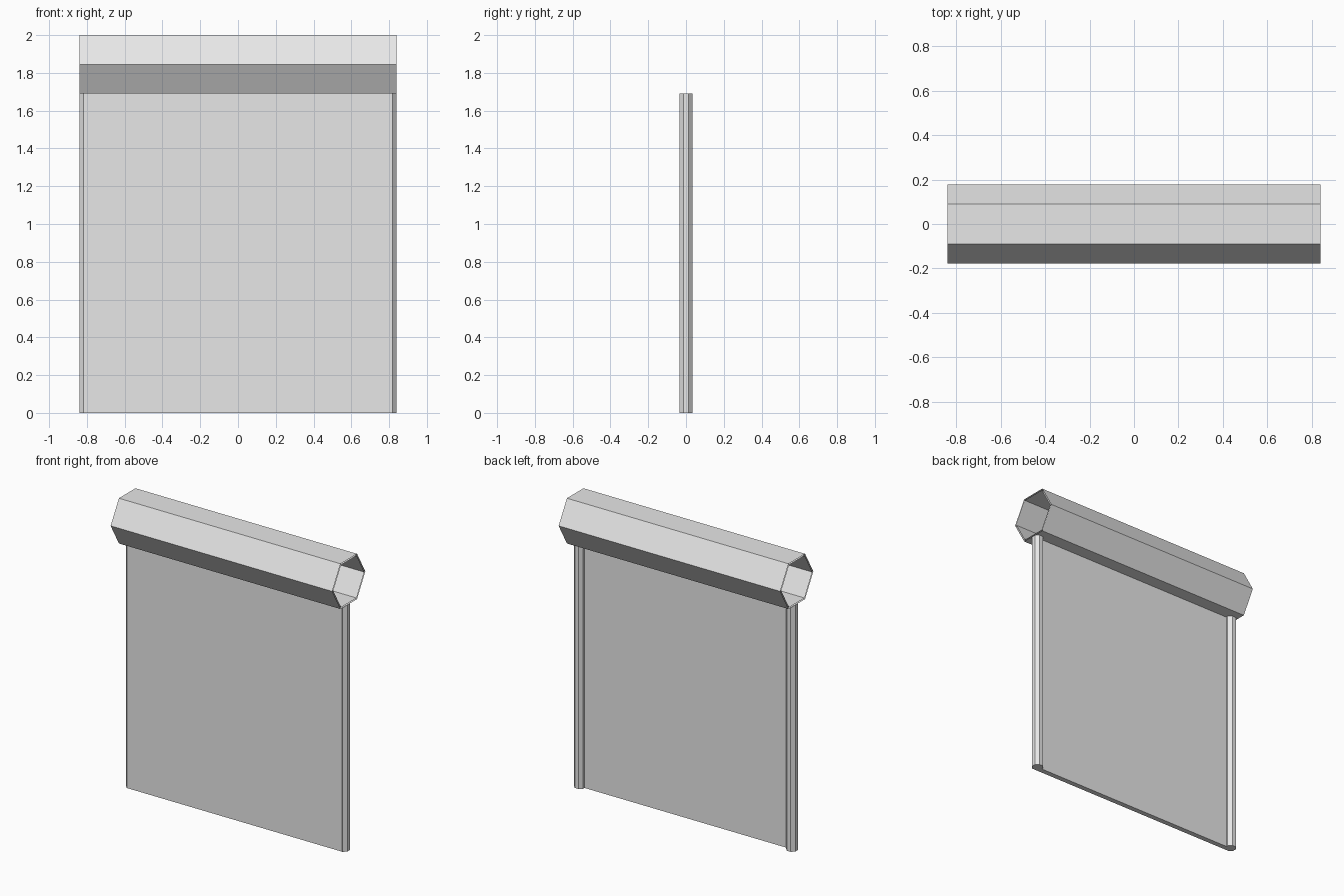
import bpy, math

if "Cube" in bpy.data.objects:
    bpy.data.objects.remove(bpy.data.objects["Cube"])

grey = bpy.data.materials.new("light_grey")
grey.diffuse_color = (0.8, 0.8, 0.8, 1)
grey.use_nodes = True
grey.node_tree.nodes["Principled BSDF"].inputs["Base Color"].default_value = grey.diffuse_color


def make(name, verts, faces):
    me = bpy.data.meshes.new(name)
    me.from_pydata(verts, [], faces)
    me.materials.append(grey)
    ob = bpy.data.objects.new(name, me)
    bpy.context.collection.objects.link(ob)
    return ob


def ring(n, r, turn=0.0):
    return [(r * math.cos(turn + 2 * math.pi * i / n),
             r * math.sin(turn + 2 * math.pi * i / n)) for i in range(n)]


# Hollow six-sided roller housing along x: outer and inner shells, open ends
HALF, ZC = 0.84, 1.845


def shell(name, r, inward):
    pts = ring(6, r)
    v = [(x, y, ZC + z) for x in (-HALF, HALF) for y, z in pts]
    f = [(i, (i + 1) % 6, (i + 1) % 6 + 6, i + 6) for i in range(6)]
    # the ring runs y to z, so this order faces away from the axis only when reversed
    if not inward:
        f = [q[::-1] for q in f]
    return make(name, v, f)


shell("housing_outer", 0.179, False)
shell("housing_inner", 0.168, True)

# Eight-sided guide posts on both sides
TOP = 1.69
for side, label in ((-1, "left"), (1, "right")):
    pts = ring(8, 0.0379, math.pi / 8)
    v = [(side * 0.804 + x, y, z) for z in (0, TOP) for x, y in pts]
    f = [(i, (i + 1) % 8, (i + 1) % 8 + 8, i + 8) for i in range(8)]
    f += [tuple(range(7, -1, -1)), tuple(range(8, 16))]
    make("guide_post_" + label, v, f)

# Flat curtain between the posts, flush with their front
X, Y0, Y1 = 0.815, -0.0355, 0.0
v = [(x, y, z) for z in (0, TOP) for x, y in ((-X, Y0), (X, Y0), (X, Y1), (-X, Y1))]
f = [(i, (i + 1) % 4, (i + 1) % 4 + 4, i + 4) for i in range(4)]
f += [(3, 2, 1, 0), (4, 5, 6, 7)]
make("shutter_curtain", v, f)

# Housing walls: outer faces outwards, inner faces inwards
for name, sign in (("housing_outer", 1), ("housing_inner", -1)):
    me = bpy.data.objects[name].data
    p = me.polygons[0]
    if sign * (p.normal.y * p.center.y + p.normal.z * (p.center.z - ZC)) < 0:
        me.flip_normals()
